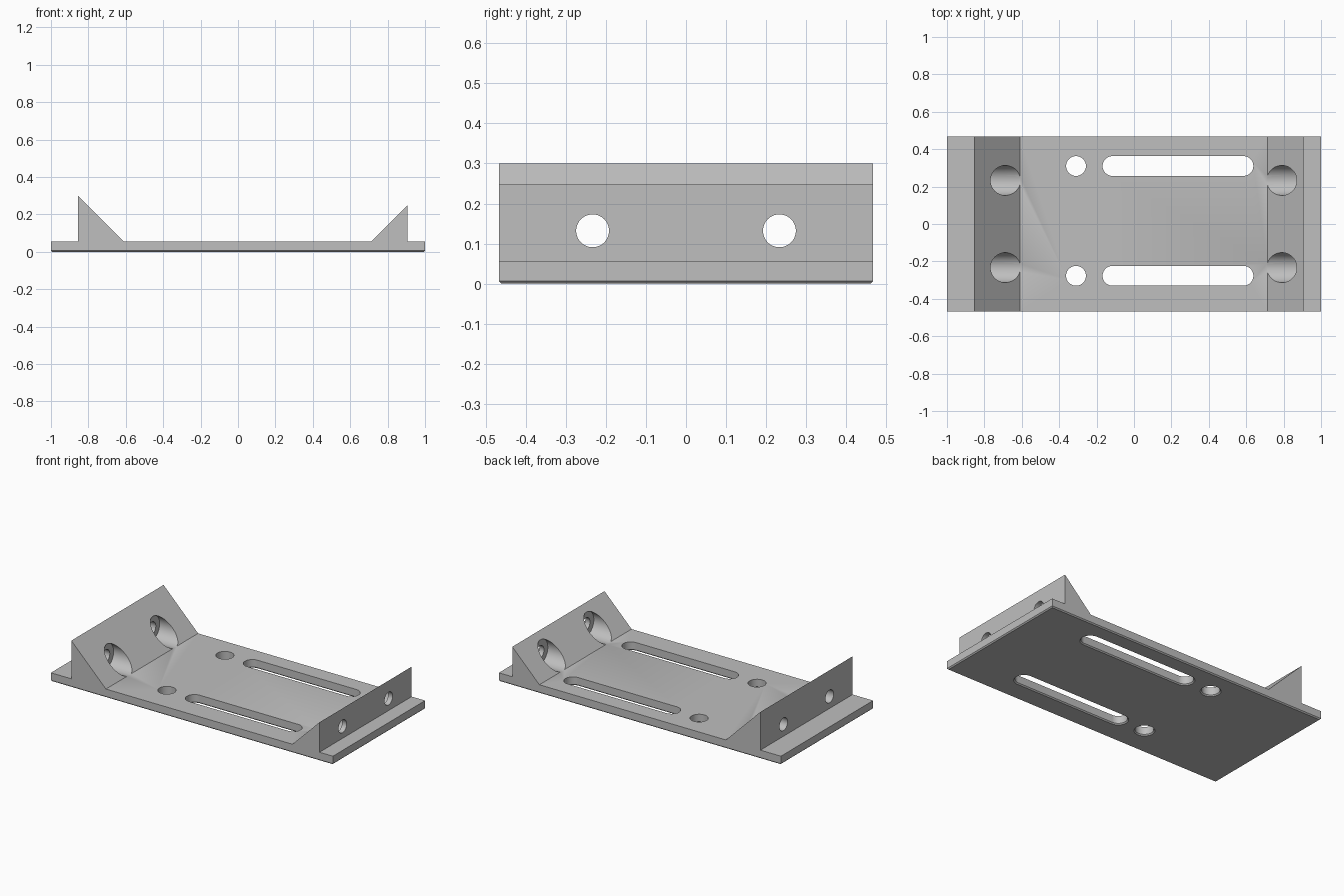
import bpy, bmesh, math
from mathutils import Vector

if "Cube" in bpy.data.objects:
    bpy.data.objects.remove(bpy.data.objects["Cube"], do_unlink=True)

HALF_W = 0.467     # half depth of the plate
PLATE = 0.055      # plate thickness
CHAMFER = 0.007    # small bevel along the underside

grey = bpy.data.materials.new("plain grey")
grey.use_nodes = True
grey.diffuse_color = (0.52, 0.52, 0.52, 1)
grey.node_tree.nodes["Principled BSDF"].inputs["Base Color"].default_value = (0.52, 0.52, 0.52, 1)


def finish(bm, name):
    bmesh.ops.recalc_face_normals(bm, faces=bm.faces[:])
    mesh = bpy.data.meshes.new(name)
    bm.to_mesh(mesh)
    bm.free()
    mesh.materials.append(grey)
    obj = bpy.data.objects.new(name, mesh)
    bpy.context.collection.objects.link(obj)
    return obj


def ring_stack(name, rings):
    """Closed solid skinned through equal-length rings of points."""
    bm = bmesh.new()
    loops = [[bm.verts.new(p) for p in ring] for ring in rings]
    n = len(loops[0])
    for a, b in zip(loops, loops[1:]):
        for i in range(n):
            j = (i + 1) % n
            bm.faces.new((a[i], a[j], b[j], b[i]))
    bm.faces.new(loops[0])
    bm.faces.new(loops[-1])
    return finish(bm, name)


def slot_ring(x0, x1, y, r, z, n=24):
    """Stadium outline: two half circles joined by straight sides."""
    pts = []
    for cx, start in ((x1, -math.pi / 2), (x0, math.pi / 2)):
        for i in range(n + 1):
            a = start + math.pi * i / n
            pts.append(Vector((cx + r * math.cos(a), y + r * math.sin(a), z)))
    return pts


def bore_ring(x, y, z, r, n=48):
    return [Vector((x, y + r * math.cos(2 * math.pi * i / n),
                    z + r * math.sin(2 * math.pi * i / n))) for i in range(n)]


# Base plate with both wedge-shaped end blocks, extruded from one side profile
profile = [(-1, 0), (1, 0), (1, PLATE), (0.905, PLATE), (0.905, 0.247),
           (0.713, PLATE), (-0.61, PLATE), (-0.855, 0.3), (-0.855, PLATE), (-1, PLATE)]
bm = bmesh.new()
side = bm.faces.new([bm.verts.new((x, -HALF_W, z)) for x, z in profile])
out = bmesh.ops.extrude_face_region(bm, geom=[side])
moved = [v for v in out["geom"] if isinstance(v, bmesh.types.BMVert)]
bmesh.ops.translate(bm, verts=moved, vec=(0, 2 * HALF_W, 0))
bottom = [e for e in bm.edges if all(v.co.z < 0.001 for v in e.verts)]
bmesh.ops.bevel(bm, geom=bottom, offset=CHAMFER, segments=1, affect='EDGES')
bracket = finish(bm, "mounting_plate")

cutters = []

# Long slots and round holes through the plate, flared at the underside
R = 0.053
levels = [(R + 2 * CHAMFER, -CHAMFER), (R, CHAMFER), (R, 0.1)]
for y in (0.31, -0.277):
    cutters.append(ring_stack("slot_cutter",
                              [slot_ring(-0.115, 0.585, y, r, z) for r, z in levels]))
    cutters.append(ring_stack("hole_cutter",
                              [slot_ring(-0.3101, -0.3099, y, r, z) for r, z in levels]))

# Counterbored screw holes through the end blocks: outside, bore floor, slope foot
for outer, floor, foot in ((-0.95, -0.775, -0.609), (0.97, 0.873, 0.712)):
    for y in (-0.233, 0.233):
        steps = [(outer, 0.041), (floor, 0.041), (floor, 0.08), (foot, 0.08)]
        cutters.append(ring_stack("screw_cutter",
                                  [bore_ring(x, y, 0.132, r) for x, r in steps]))

bpy.ops.object.select_all(action='DESELECT')
bpy.context.view_layer.objects.active = bracket
bracket.select_set(True)
for cutter in cutters:
    cutter.hide_render = True
    mod = bracket.modifiers.new("cut", 'BOOLEAN')
    mod.operation = 'DIFFERENCE'
    mod.solver = 'EXACT'
    mod.object = cutter
    bpy.ops.object.modifier_apply(modifier=mod.name)
    bpy.data.objects.remove(cutter, do_unlink=True)

bpy.ops.object.shade_smooth_by_angle(angle=math.radians(25))
